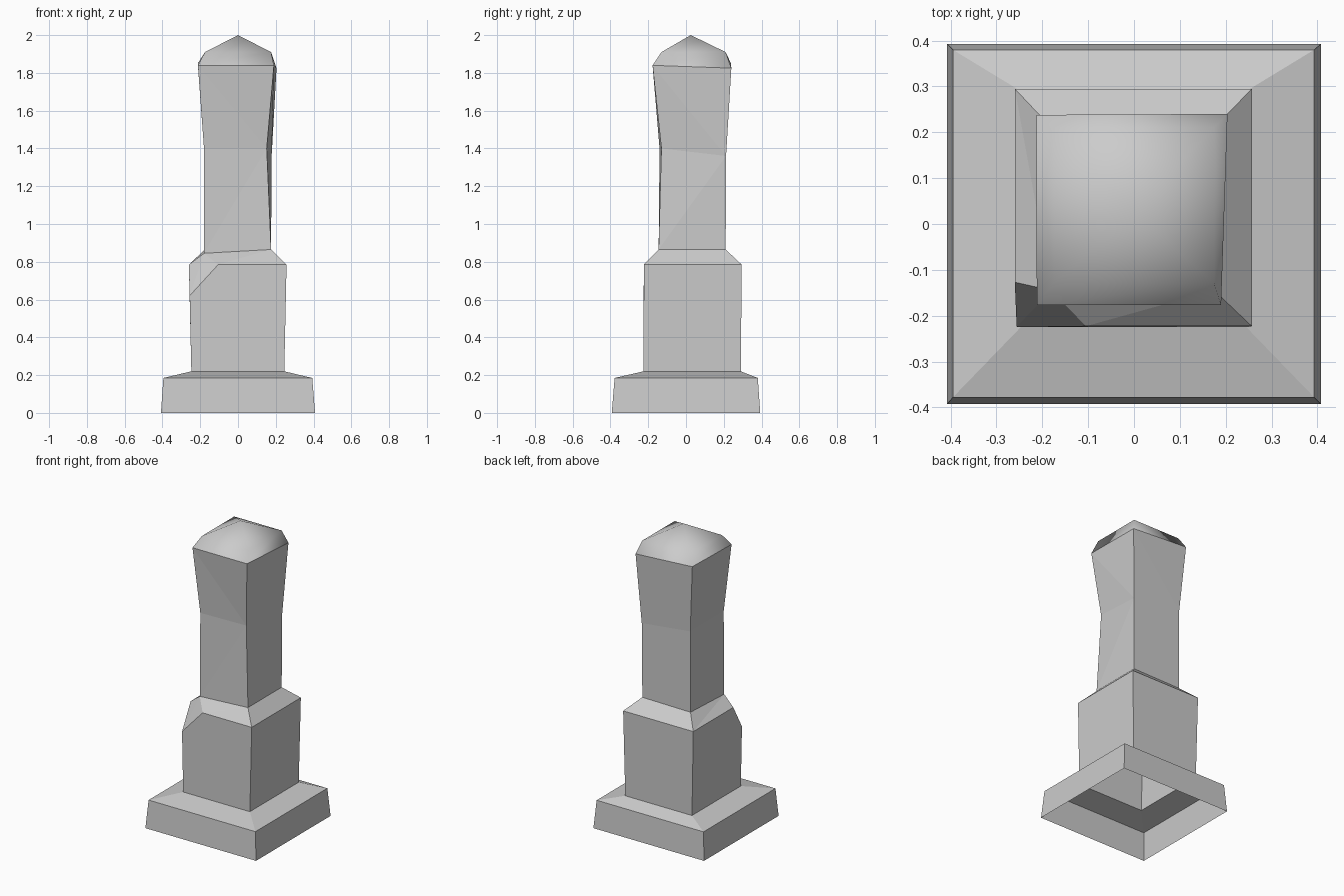
import bpy
import bmesh

default_cube = bpy.data.objects.get("Cube")
if default_cube:
    bpy.data.objects.remove(default_cube, do_unlink=True)

stone = bpy.data.materials.new("grey stone")
stone.use_nodes = True
grey = (0.6, 0.6, 0.6, 1)
stone.diffuse_color = grey
stone.node_tree.nodes["Principled BSDF"].inputs["Base Color"].default_value = grey


def rectangle(left, right, front, back, z):
    """Corners in the order front left, front right, back right, back left."""
    return [(left, front, z), (right, front, z), (right, back, z), (left, back, z)]


def finish(name, bm, smooth=False):
    bmesh.ops.recalc_face_normals(bm, faces=bm.faces)
    # The open shells need their outside pointing away from the centre line
    side = sum(f.normal.x * f.calc_center_median().x
               + f.normal.y * f.calc_center_median().y for f in bm.faces)
    if side < 0:
        bmesh.ops.reverse_faces(bm, faces=bm.faces)
    for face in bm.faces:
        face.smooth = smooth
    mesh = bpy.data.meshes.new(name)
    bm.to_mesh(mesh)
    bm.free()
    mesh.materials.append(stone)
    obj = bpy.data.objects.new(name, mesh)
    bpy.context.collection.objects.link(obj)
    return obj


def loft(name, rings, apex=None, smooth=False, split=False):
    """Open shell through rings of four corners, optionally closed to a point."""
    bm = bmesh.new()
    rows = [[bm.verts.new(p) for p in ring] for ring in rings]
    for level, (low, high) in enumerate(zip(rows, rows[1:])):
        for i in range(4):
            j = (i + 1) % 4
            if not split:
                bm.faces.new((low[i], low[j], high[j], high[i]))
            elif level == 0:
                bm.faces.new((low[i], low[j], high[j]))
                bm.faces.new((low[i], high[j], high[i]))
            else:
                bm.faces.new((low[i], low[j], high[i]))
                bm.faces.new((low[j], high[j], high[i]))
    if apex:
        tip = bm.verts.new(apex)
        for i in range(4):
            bm.faces.new((rows[-1][i], rows[-1][(i + 1) % 4], tip))
    return finish(name, bm, smooth)


block_foot = rectangle(-0.247, 0.245, -0.225, 0.29, 0.22)
block_top = rectangle(-0.26, 0.257, -0.223, 0.295, 0.785)
shaft_foot = [(-0.18, -0.145, 0.845), (0.175, -0.145, 0.865),
              (0.175, 0.21, 0.865), (-0.18, 0.21, 0.86)]
shaft_waist = [(-0.18, -0.14, 1.4), (0.152, -0.13, 1.4),
               (0.178, 0.212, 1.36), (-0.18, 0.212, 1.4)]
shaft_top = [(-0.212, -0.177, 1.84), (0.19, -0.177, 1.84),
             (0.204, 0.24, 1.825), (-0.213, 0.238, 1.85)]

# Stepped plinth, open underneath
loft("plinth", [rectangle(-0.408, 0.408, -0.393, 0.393, 0),
                rectangle(-0.395, 0.393, -0.378, 0.38, 0.185), block_foot])

# Pedestal block with one chipped corner and a sloping shoulder
bm = bmesh.new()
foot, top, neck = [[bm.verts.new(p) for p in ring]
                   for ring in (block_foot, block_top, shaft_foot)]
top[0].co = (-0.256, -0.224, 0.62)
chip_front = bm.verts.new((-0.105, -0.223, 0.785))
chip_side = bm.verts.new((-0.26, -0.127, 0.785))
for corners in (
        # walls
        (foot[0], foot[1], top[1], chip_front, top[0]),
        (foot[1], foot[2], top[2], top[1]),
        (foot[2], foot[3], top[3], top[2]),
        (foot[3], foot[0], top[0], chip_side, top[3]),
        # chip
        (top[0], chip_front, neck[0]), (top[0], neck[0], chip_side),
        # shoulder
        (chip_front, top[1], neck[1]), (chip_front, neck[1], neck[0]),
        (top[1], top[2], neck[2], neck[1]), (top[2], top[3], neck[3], neck[2]),
        (top[3], chip_side, neck[0]), (top[3], neck[0], neck[3])):
    bm.faces.new(corners)
finish("pedestal_block", bm)

# Tapered, slightly twisted shaft
loft("shaft", [shaft_foot, shaft_waist, shaft_top], split=True)

# Softly rounded cap
loft("cap", [shaft_top, rectangle(-0.175, 0.175, -0.13, 0.21, 1.91)],
     apex=(0, 0.025, 2), smooth=True)
